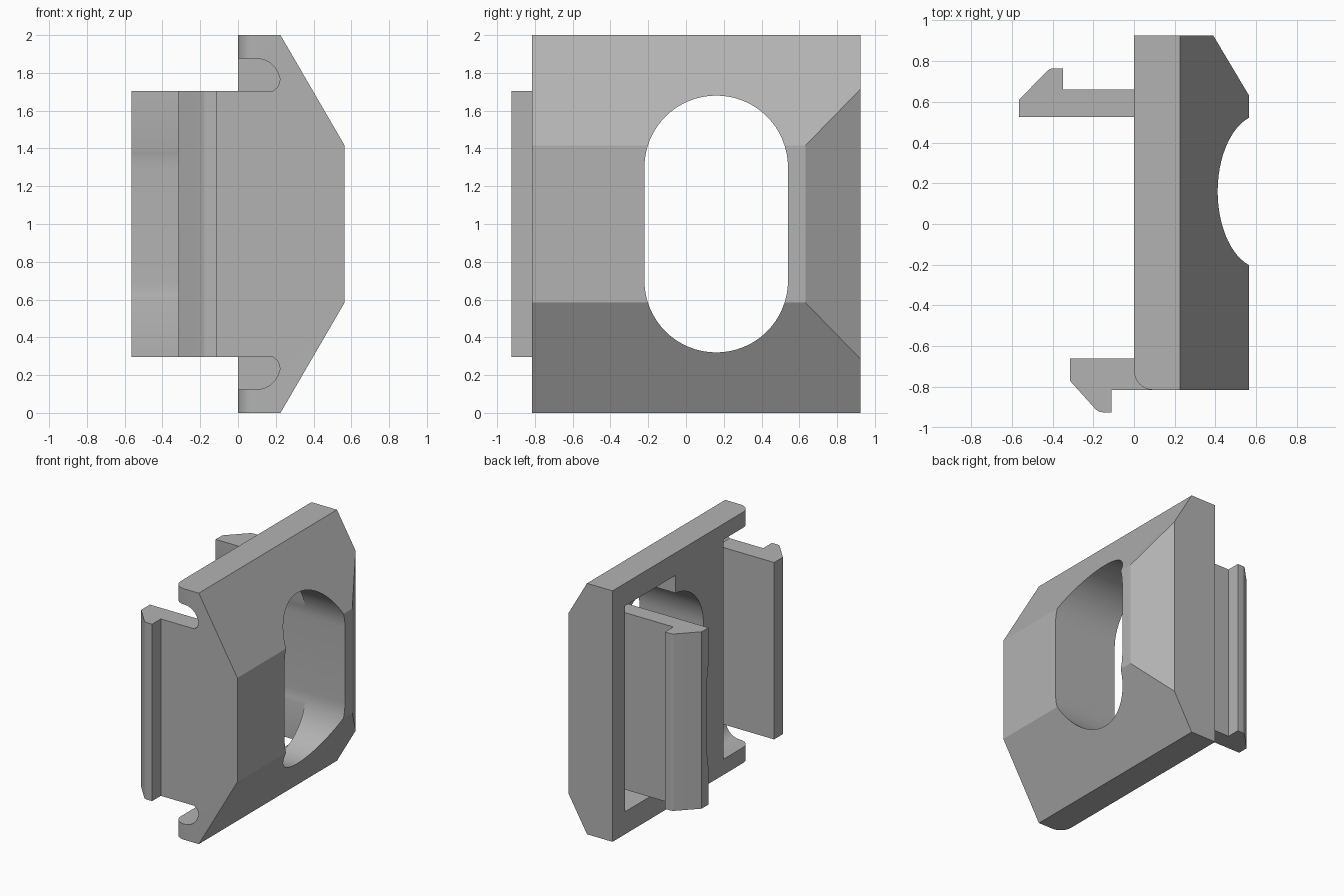
import bpy, bmesh, math
from mathutils import Vector

cube = bpy.data.objects.get("Cube")
if cube:
    bpy.data.objects.remove(cube)

grey = bpy.data.materials.new("plain grey")
grey.use_nodes = True
colour = (0.45, 0.45, 0.45, 1)
grey.diffuse_color = colour
grey.node_tree.nodes["Principled BSDF"].inputs["Base Color"].default_value = colour

FRONT, BACK, MID = -0.815, 0.925, 1.0


def arc(cx, cy, r, start, end, steps=8):
    """Points on an arc, angles in degrees."""
    angles = [math.radians(start + (end - start) * i / steps) for i in range(steps + 1)]
    return [(cx + r * math.cos(a), cy + r * math.sin(a)) for a in angles]


def mirrored(half):
    """Close an (x, z) half profile by reflecting it about mid height."""
    return half + [(x, 2 * MID - z) for x, z in reversed(half)]


def prism(name, outline, axis, low, high, edit=None):
    """Extrude a 2D outline along the named axis."""
    place = {"x": lambda u, v: (low, u, v),
             "y": lambda u, v: (u, low, v),
             "z": lambda u, v: (u, v, low)}[axis]
    bm = bmesh.new()
    face = bm.faces.new([bm.verts.new(place(u, v)) for u, v in outline])
    top = bmesh.ops.extrude_face_region(bm, geom=[face])["geom"]
    shift = Vector([(high - low) * (axis == a) for a in "xyz"])
    bmesh.ops.translate(bm, vec=shift, verts=[v for v in top if isinstance(v, bmesh.types.BMVert)])
    if edit:
        edit(bm)
    bmesh.ops.recalc_face_normals(bm, faces=bm.faces)
    mesh = bpy.data.meshes.new(name)
    bm.to_mesh(mesh)
    bm.free()
    mesh.materials.append(grey)
    obj = bpy.data.objects.new(name, mesh)
    bpy.context.collection.objects.link(obj)
    return obj


def select_only(obj):
    bpy.ops.object.select_all(action="DESELECT")
    obj.select_set(True)
    bpy.context.view_layer.objects.active = obj


def carve(obj, cutter):
    select_only(obj)
    mod = obj.modifiers.new("cut", "BOOLEAN")
    mod.operation, mod.solver, mod.object = "DIFFERENCE", "EXACT", cutter
    bpy.ops.object.modifier_apply(modifier=mod.name)


def shape_housing(bm):
    # Sloped rear edge of the raised face
    cut = bmesh.ops.bisect_plane(bm, geom=bm.verts[:] + bm.edges[:] + bm.faces[:],
                                 plane_co=(0.56, 0.64, 0), plane_no=(0.285, 0.17, 0),
                                 clear_outer=True)["geom_cut"]
    bmesh.ops.edgeloop_fill(bm, edges=[e for e in cut if isinstance(e, bmesh.types.BMEdge)])
    # Rounded upright edge at the front
    edge = [e for e in bm.edges if all(abs(v.co.x) < 1e-4 and v.co.y < FRONT + 1e-4 for v in e.verts)]
    bmesh.ops.bevel(bm, geom=edge, offset=0.095, segments=8, profile=0.5, affect="EDGES")


# Housing block
housing = prism("housing", mirrored([(0, 0), (0.225, 0), (0.565, 0.585)]),
                "y", FRONT, BACK, shape_housing)

# Pockets that free the two clips, and the long rounded opening
front_half = [(-0.2, 0.125), (0.1, 0.125)] + arc(0.1, 0.245, 0.12, -80, -20, 6) + \
             [(0.223, 0.232), (0.217, 0.26), (0.205, 0.28), (0.185, 0.295)]
front_pocket = prism("front_pocket_cutter", mirrored(front_half), "y", -0.47, -1.2)
rear_pocket = prism("rear_pocket_cutter", mirrored([(-0.2, 0.18), (0.22, 0.18)]), "y", 0.13, 0.765)
opening = prism("opening_cutter",
                arc(0.16, 1.3, 0.38, 0, 180, 32) + arc(0.16, 0.7, 0.38, 180, 360, 32), "x", -1.5, 1.5)

# Hooked clips, drawn in plan
front_clip = prism("front_clip",
                   [(0.185, -0.66), (-0.315, -0.66), (-0.315, -0.77)]
                   + arc(-0.153, -0.875, 0.05, 225, 270, 5)
                   + [(-0.11, -0.925), (-0.11, FRONT), (0.185, FRONT)],
                   "z", 0.295, 1.705)
rear_clip = prism("rear_clip",
                  [(0.22, 0.525), (-0.565, 0.525), (-0.565, 0.61)]
                  + arc(-0.393, 0.715, 0.05, 135, 90, 5)
                  + [(-0.35, 0.765), (-0.35, 0.66), (0.22, 0.66)],
                  "z", 0.295, 1.705)

for cutter in (front_pocket, rear_pocket, opening):
    carve(housing, cutter)
carve(rear_clip, opening)

for cutter in (front_pocket, rear_pocket, opening):
    bpy.data.objects.remove(cutter)

for part in (housing, front_clip, rear_clip):
    select_only(part)
    bpy.ops.object.shade_smooth_by_angle(angle=math.radians(25))
